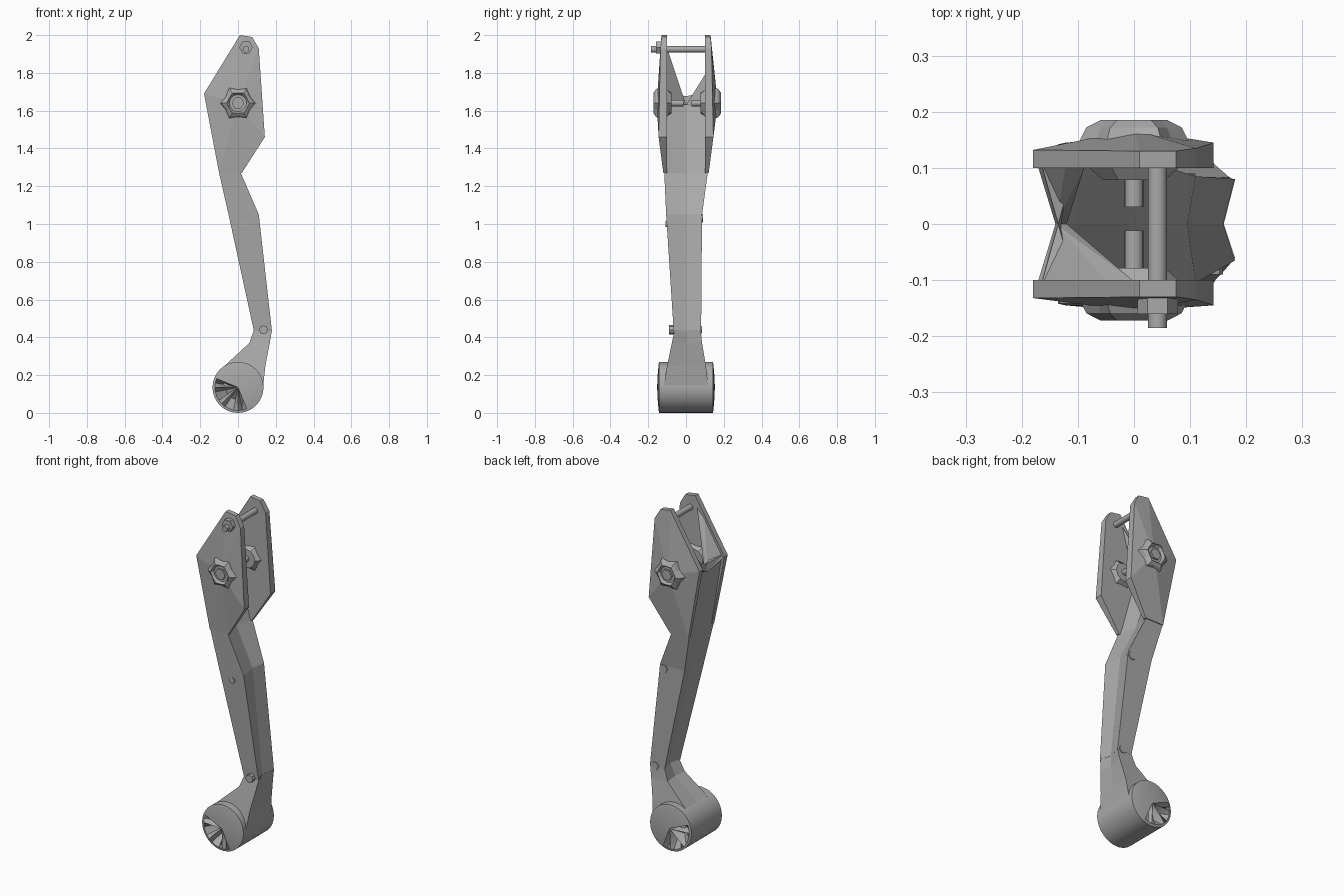
import bpy, bmesh, math
from mathutils import Vector

if "Cube" in bpy.data.objects:
    bpy.data.objects.remove(bpy.data.objects["Cube"], do_unlink=True)

grey = bpy.data.materials.new("plain_grey")
grey.use_nodes = True
grey.diffuse_color = (0.4, 0.4, 0.4, 1)
grey.node_tree.nodes["Principled BSDF"].inputs["Base Color"].default_value = (0.4, 0.4, 0.4, 1)


def finish(name, bm, smooth=False):
    bmesh.ops.recalc_face_normals(bm, faces=bm.faces)
    if smooth:
        for f in bm.faces:
            f.smooth = True
        for e in bm.edges:
            e.smooth = e.calc_face_angle(3.0) < 0.5
    me = bpy.data.meshes.new(name)
    bm.to_mesh(me)
    bm.free()
    me.materials.append(grey)
    ob = bpy.data.objects.new(name, me)
    bpy.context.collection.objects.link(ob)
    return ob


def loft(name, rings, smooth=False):
    """Skin a list of equal-length point rings and cap both ends."""
    bm = bmesh.new()
    rows = [[bm.verts.new(p) for p in ring] for ring in rings]
    n = len(rows[0])
    for a, b in zip(rows, rows[1:]):
        for i in range(n):
            j = (i + 1) % n
            bm.faces.new((a[i], a[j], b[j], b[i]))
    for row in (rows[0], rows[-1]):
        centre = sum((v.co for v in row), Vector()) / n
        c = bm.verts.new(centre)
        for i in range(n):
            bm.faces.new((row[i], row[(i + 1) % n], c))
    return finish(name, bm, smooth)


def hull(name, points):
    bm = bmesh.new()
    for p in points:
        bm.verts.new(p)
    bmesh.ops.convex_hull(bm, input=bm.verts)
    return finish(name, bm)


def ring(x, z, y, radius, sides, ripple=0.0):
    """Ring around the y axis; ripple shortens every other point."""
    pts = []
    for i in range(sides):
        a = 2 * math.pi * i / sides
        r = radius * (1 - ripple * (i % 2))
        pts.append((x + r * math.cos(a), y, z + r * math.sin(a)))
    return pts


def pin(name, x, z, y0, y1, radius, sides=16):
    loft(name, [ring(x, z, y, radius, sides) for y in (y0, y1)], sides > 8)


# Arm and foot neck: z, left x, right x, front y, back y, groove depth, edge lift
sections = [
    (1.63, -.17, -.10, -.125, .125, .03, .07),
    (1.27, -.10, .015, -.115, .115, .025, 0),
    (1.05, -.05, .11, -.105, .085, .015, 0),
    (.43, .085, .18, -.065, .08, .02, 0),
]
neck_sections = [
    (.44, .085, .18, -.06, .078, .02, 0),
    (.37, .06, .168, -.075, .085, .01, 0),
    (.25, -.07, .145, -.1, .105, 0, 0),
    (.13, -.08, .132, -.12, .12, 0, 0),
]


def section(z, xl, xr, yf, yb, groove, lift):
    return [(xl, yf, z + lift), (xl + groove, 0, z), (xl, yb, z + lift),
            (xr, yb, z + lift), (xr - groove, 0, z), (xr, yf, z + lift)]


loft("arm", [section(*s) for s in sections])
loft("foot_neck", [section(*s) for s in neck_sections])

# Fork plates with outer faces rising to the pivot: x, z, outer distance
outline = [(.01, 2.0, .13), (.075, 1.99, .13), (.11, 1.93, .135), (.142, 1.46, .145),
           (.02, 1.27, .12), (-.10, 1.27, .12), (-.18, 1.69, .132)]


def fork_plate(name, side, apex):
    bm = bmesh.new()
    outer = [bm.verts.new((x, side * y, z)) for x, z, y in outline]
    inner = [bm.verts.new((x, side * .1, z)) for x, z, y in outline]
    c = bm.verts.new((0, side * apex, 1.64))
    n = len(outline)
    for i in range(n):
        j = (i + 1) % n
        bm.faces.new((outer[i], outer[j], c))
        bm.faces.new((outer[i], inner[i], inner[j], outer[j]))
    bm.faces.new(inner)
    finish(name, bm)


for label, side, apex, top in (("front", -1, .155, 1.93), ("back", 1, .168, 1.79)):
    fork_plate(label + "_fork_plate", side, apex)

    # Gusset sloping from the plate edge to the middle of the rear wall
    edge_x = -.18 + .19 * (top - 1.69) / .31
    hull(label + "_gusset", [
        (edge_x, side * .12, top), (edge_x + .03, side * .1, top),
        (-.178, side * .125, 1.69), (-.09, side * .1, 1.62),
        (-.14, 0, 1.63), (-.12, 0, 1.63)])

    # Pivot rosette with a hollow and a nut
    loft(label + "_pivot_rosette", [
        ring(0, 1.64, side * (apex - .035), .105, 12, .2),
        ring(0, 1.64, side * (apex + .004), .085, 12, .2),
        ring(0, 1.64, side * (apex + .017), .06, 12, .1),
        ring(0, 1.64, side * (apex + .002), .046, 12, 0)])
    pin(label + "_pivot_nut", 0, 1.64, side * (apex - .02), side * (apex + .013), .033, 6)
    loft(label + "_inner_boss", [
        ring(0, 1.64, side * .105, .085, 12, .2),
        ring(0, 1.64, side * .078, .055, 12, 0)])

pin("front_pivot_pin", 0, 1.64, -.09, -.012, .017)
pin("back_pivot_pin", 0, 1.64, .03, .09, .017)

# Cross rod at the top of the fork
pin("cross_rod", .042, 1.925, -.185, .11, .017)
pin("cross_rod_nut", .042, 1.935, -.16, -.115, .036, 6)

# Small bolts along the arm
pin("arm_front_bolt", .035, 1.0, -.108, -.08, .017)
pin("knee_front_bolt", .135, .44, -.09, -.05, .024, 8)
pin("arm_back_bolt", .085, 1.03, .07, .09, .025, 6)
pin("knee_back_bolt", .145, .44, .06, .084, .024, 6)


# Foot roller with shallow domed ends and a broken-open sector in each
def roller():
    bm = bmesh.new()
    sides = 32
    rims = []
    for side in (-1, 1):
        rim = [bm.verts.new(p) for p in ring(0, .135, side * .142, .135, sides)]
        lip = [bm.verts.new(p) for p in ring(0, .135, side * .145, .122, sides)]
        mid = []
        for i, p in enumerate(ring(0, .135, 0, .065, sides)):
            open_sector = 15 <= i <= 25 and i % 4 != 0
            depth = .09 if open_sector else .15
            mid.append(bm.verts.new((p[0], side * depth, p[2])))
        hub = bm.verts.new((0, side * .153, .135))
        for i in range(sides):
            j = (i + 1) % sides
            bm.faces.new((rim[i], rim[j], lip[j], lip[i]))
            bm.faces.new((lip[i], lip[j], mid[j], mid[i]))
            bm.faces.new((mid[i], mid[j], hub))
        rims.append(rim)
    for i in range(sides):
        j = (i + 1) % sides
        bm.faces.new((rims[0][i], rims[0][j], rims[1][j], rims[1][i]))
    finish("foot_roller", bm, True)


roller()
